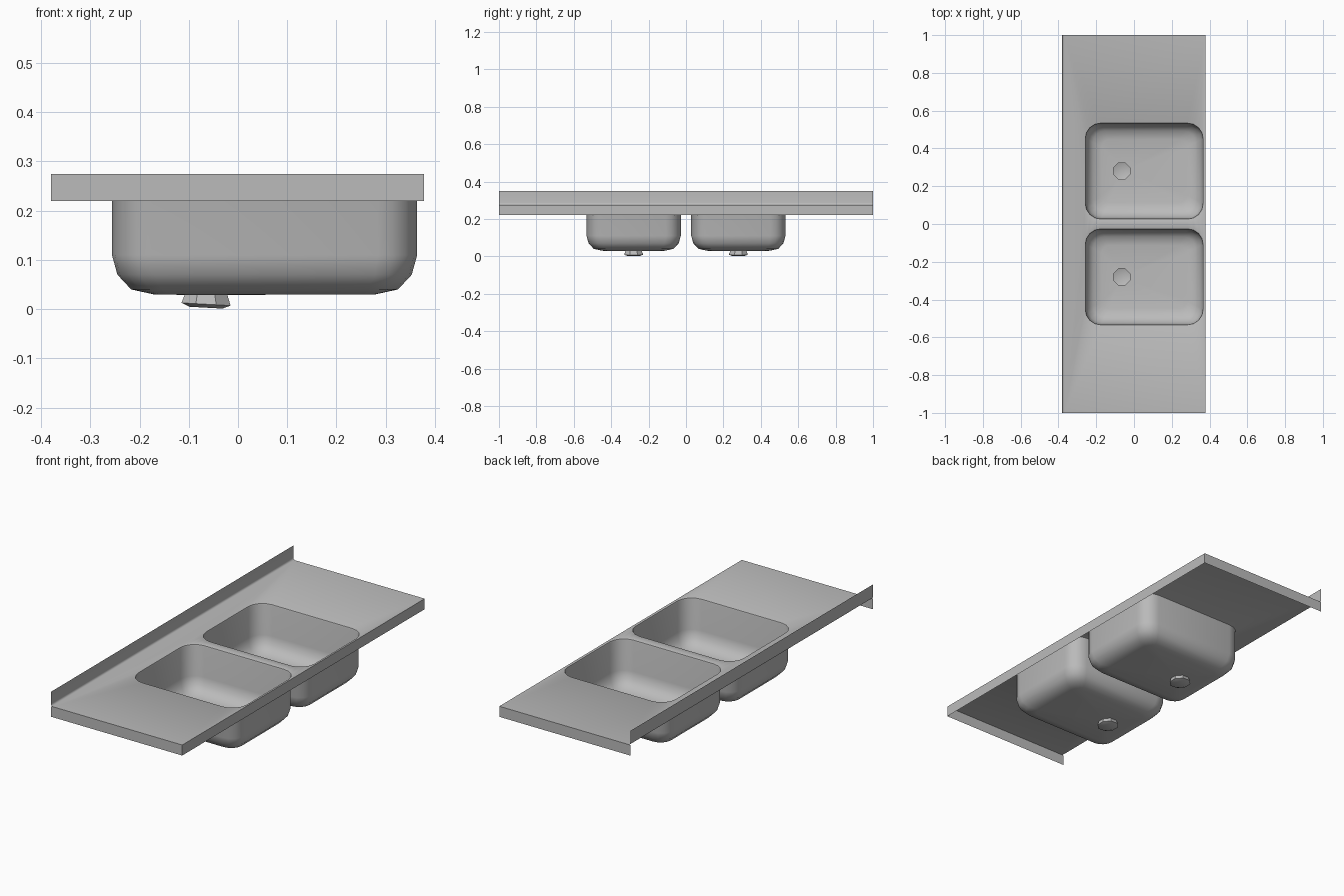
import bpy, bmesh, math

cube = bpy.data.objects.get("Cube")
if cube:
    bpy.data.objects.remove(cube, do_unlink=True)

steel = bpy.data.materials.new("brushed_steel")
steel.use_nodes = True
COLOUR = (0.5, 0.5, 0.5, 1)
steel.diffuse_color = COLOUR
steel.node_tree.nodes["Principled BSDF"].inputs["Base Color"].default_value = COLOUR

X0, X1, Y = -0.38, 0.378, 1.0        # worktop outline
TOP, LIP, SPLASH = 0.275, 0.22, 0.35  # heights
BX, BY = 0.054, 0.28                 # bowl centre
HX, HY = 0.31, 0.252                 # bowl half size
DRAIN_X = -0.065


def finish(name, bm, angle):
    mesh = bpy.data.meshes.new(name)
    bm.to_mesh(mesh)
    bm.free()
    obj = bpy.data.objects.new(name, mesh)
    mesh.materials.append(steel)
    bpy.context.collection.objects.link(obj)
    bpy.ops.object.select_all(action='DESELECT')
    obj.select_set(True)
    bpy.context.view_layer.objects.active = obj
    bpy.ops.object.shade_smooth_by_angle(angle=math.radians(angle))
    return obj


def loop(bm, points):
    verts = [bm.verts.new(p) for p in points]
    edges = [bm.edges.new((v, verts[i - 1])) for i, v in enumerate(verts)]
    return verts, edges


def rounded(cy, inset, radius, z, steps=4):
    """Rounded rectangle around one bowl."""
    pts = []
    for k, (sx, sy) in enumerate([(1, 1), (-1, 1), (-1, -1), (1, -1)]):
        for i in range(steps + 1):
            a = math.pi / 2 * (k + i / steps)
            pts.append((BX + sx * (HX - inset - radius) + radius * math.cos(a),
                        cy + sy * (HY - inset - radius) + radius * math.sin(a), z))
    return pts


def octagon(cy, r, z, tilt=0.0):
    return [(DRAIN_X + r * math.cos(a), cy + r * math.sin(a), z - tilt * math.cos(a))
            for a in (math.pi / 4 * (i + 0.5) for i in range(8))]


def skin(bm, a, b):
    n = len(a)
    for i in range(n):
        j = (i + 1) % n
        bm.faces.new((a[i], a[j], b[j], b[i]))


# Pressed steel sheet: flat top and two bowls
bm = bmesh.new()
inner = X0 + 0.012
outer, fill = loop(bm, [(inner, -Y, TOP), (X1, -Y, TOP), (X1, Y, TOP), (inner, Y, TOP)])
# inset, corner radius, height: rounded rim, straight wall, rounded base
SECTION = [(-0.006, 0.086, TOP), (-0.002, 0.082, 0.273), (0, 0.08, 0.267), (0, 0.08, 0.11),
           (0.011, 0.075, 0.07), (0.039, 0.062, 0.04), (0.085, 0.04, 0.03)]
for cy in (-BY, BY):
    rings = []
    for inset, radius, z in SECTION:
        if not rings:
            verts, edges = loop(bm, rounded(cy, inset, radius, z))
            fill += edges
        else:
            verts, edges = loop(bm, rounded(cy, inset, radius, z))
            skin(bm, rings[-1], verts)
        rings.append(verts)
    # floor falls into an octagonal waste outlet
    hole, hole_edges = loop(bm, octagon(cy, 0.047, 0.029))
    bmesh.ops.bridge_loops(bm, edges=edges + hole_edges)
    flare = loop(bm, octagon(cy, 0.054, 0.01, 0.003))[0]
    base = loop(bm, octagon(cy, 0.036, 0.003, 0.002))[0]
    skin(bm, hole, flare)
    skin(bm, flare, base)
    bm.faces.new(base)
bmesh.ops.triangle_fill(bm, edges=fill, use_beauty=True)

# Small cove at the back, rising into the splashback
prev = [outer[0], outer[3]]
for x, z in [(X0 + 0.005, TOP + 0.002), (X0 + 0.001, TOP + 0.006), (X0, TOP + 0.012), (X0, SPLASH)]:
    cur = [bm.verts.new((x, y, z)) for y in (-Y, Y)]
    bm.faces.new((prev[0], prev[1], cur[1], cur[0]))
    prev = cur
bmesh.ops.recalc_face_normals(bm, faces=bm.faces)
flat = max((f for f in bm.faces if abs(f.normal.z) > 0.9 and f.calc_center_median().z > 0.2749),
           key=lambda f: f.calc_area())
if flat.normal.z < 0:
    bmesh.ops.reverse_faces(bm, faces=bm.faces)
finish("sink_sheet", bm, 42)

# Folded edge round the front and both ends
bm = bmesh.new()
path = [(X0, -Y), (X1, -Y), (X1, Y), (X0, Y)]
low = [bm.verts.new((x, y, LIP)) for x, y in path]
high = [bm.verts.new((x, y, TOP)) for x, y in path]
for i in range(3):
    bm.faces.new((low[i], low[i + 1], high[i + 1], high[i]))
finish("folded_edge", bm, 30)
